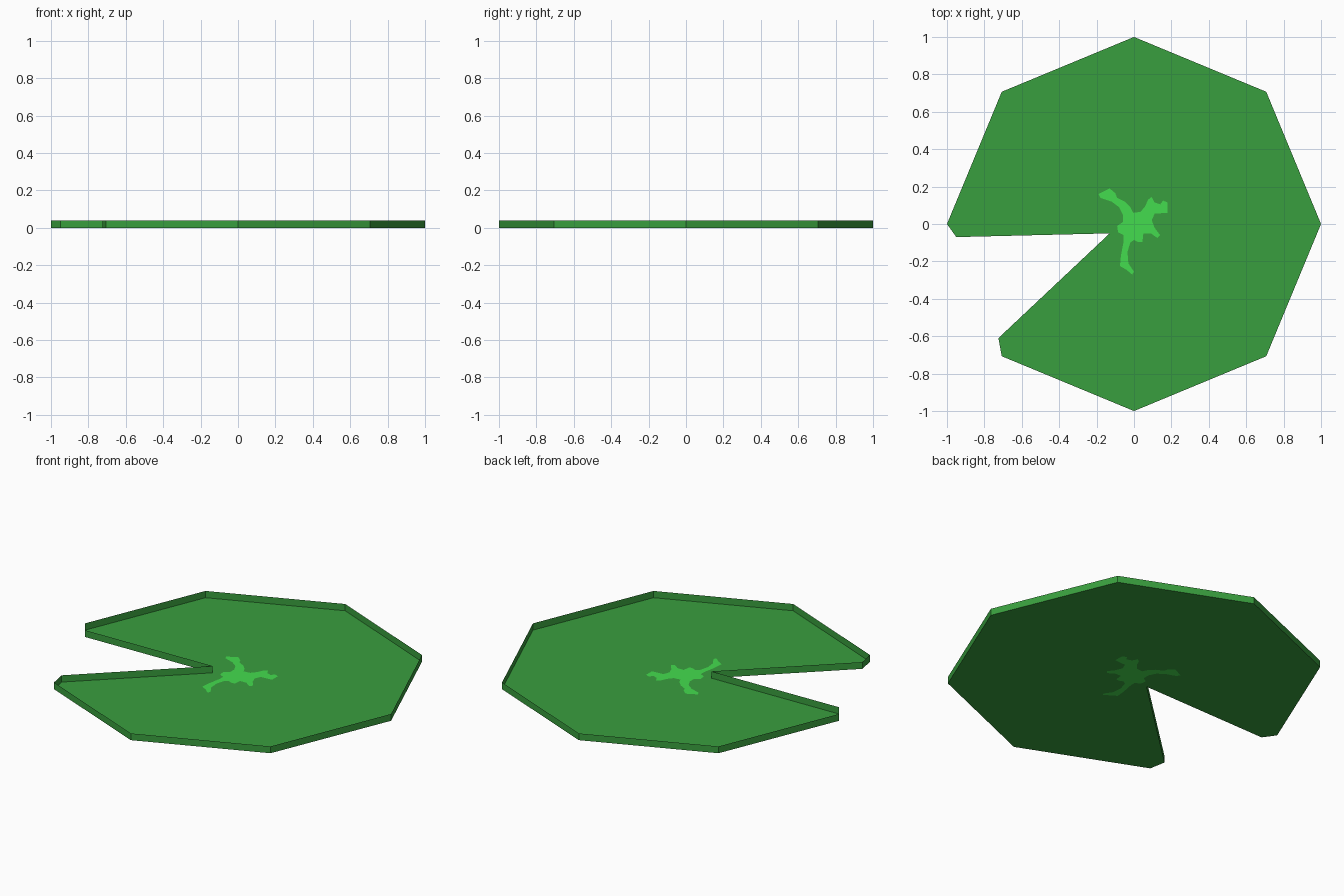
import bpy, bmesh
from mathutils import Vector
from mathutils.geometry import delaunay_2d_cdt

if "Cube" in bpy.data.objects:
    bpy.data.objects.remove(bpy.data.objects["Cube"])

RIM = 0.04


def material(name, rgb):
    # sRGB 0-255 to linear
    lin = [(c / 255 / 12.92) if c < 11 else ((c / 255 + 0.055) / 1.055) ** 2.4 for c in rgb]
    m = bpy.data.materials.new(name)
    m.diffuse_color = (*lin, 1)
    m.use_nodes = True
    m.node_tree.nodes["Principled BSDF"].inputs["Base Color"].default_value = m.diffuse_color
    return m


# Octagonal leaf outline with a wedge notch
leaf = [(1, 0), (.707, .707), (0, 1), (-.707, .707), (-1, 0), (-.95, -.07),
        (-.13, -.05), (-.725, -.61), (-.707, -.707), (0, -1), (.707, -.707)]

# Bright splash at the leaf centre, counter-clockwise
splash = [(-.19, .16), (-.18, .14), (-.12, .12), (-.08, .09), (-.06, .05), (-.06, .01),
          (-.09, -.01), (-.085, -.045), (-.055, -.06), (-.055, -.09), (-.07, -.17),
          (-.075, -.225), (-.04, -.245), (-.01, -.27), (0, -.255), (-.03, -.21),
          (-.035, -.15), (-.02, -.10), (0, -.085), (.02, -.095), (.045, -.095),
          (.05, -.05), (.09, -.05), (.125, -.075), (.14, -.06), (.11, -.02),
          (.095, .02), (.11, .055), (.18, .06), (.18, .115), (.155, .125),
          (.14, .105), (.11, .115), (.095, .145), (.075, .13), (.06, .095),
          (.035, .065), (-.005, .06), (-.02, .09), (-.05, .12), (-.09, .14),
          (-.10, .165), (-.13, .19), (-.16, .175)]

# Cut the splash into the leaf floor
n, k = len(leaf), len(splash)
pts = [Vector(p) for p in leaf + splash]
loops = [list(range(n)), list(range(n, n + k))]
verts, _, faces, _, _, origin = delaunay_2d_cdt(pts, [], loops, 1, 1e-5)

bm = bmesh.new()
floor = [bm.verts.new((v.x, v.y, 0)) for v in verts]
for f, src in zip(faces, origin):
    face = bm.faces.new([floor[i] for i in reversed(f)])
    face.material_index = 1 if 1 in src else 0

# Thin upright rim around the floor, open at the top
edge = [e for e in bm.edges if e.is_boundary]
raised = bmesh.ops.extrude_edge_only(bm, edges=edge)["geom"]
for item in raised:
    if isinstance(item, bmesh.types.BMVert):
        item.co.z = RIM
    elif isinstance(item, bmesh.types.BMFace):
        item.material_index = 0
bm.normal_update()
bmesh.ops.recalc_face_normals(bm, faces=bm.faces[:])

mesh = bpy.data.meshes.new("lily_pad")
bm.to_mesh(mesh)
bm.free()
mesh.materials.append(material("leaf green", (57, 159, 62)))
mesh.materials.append(material("bright green", (68, 220, 78)))
pad = bpy.data.objects.new("lily_pad", mesh)
bpy.context.collection.objects.link(pad)
